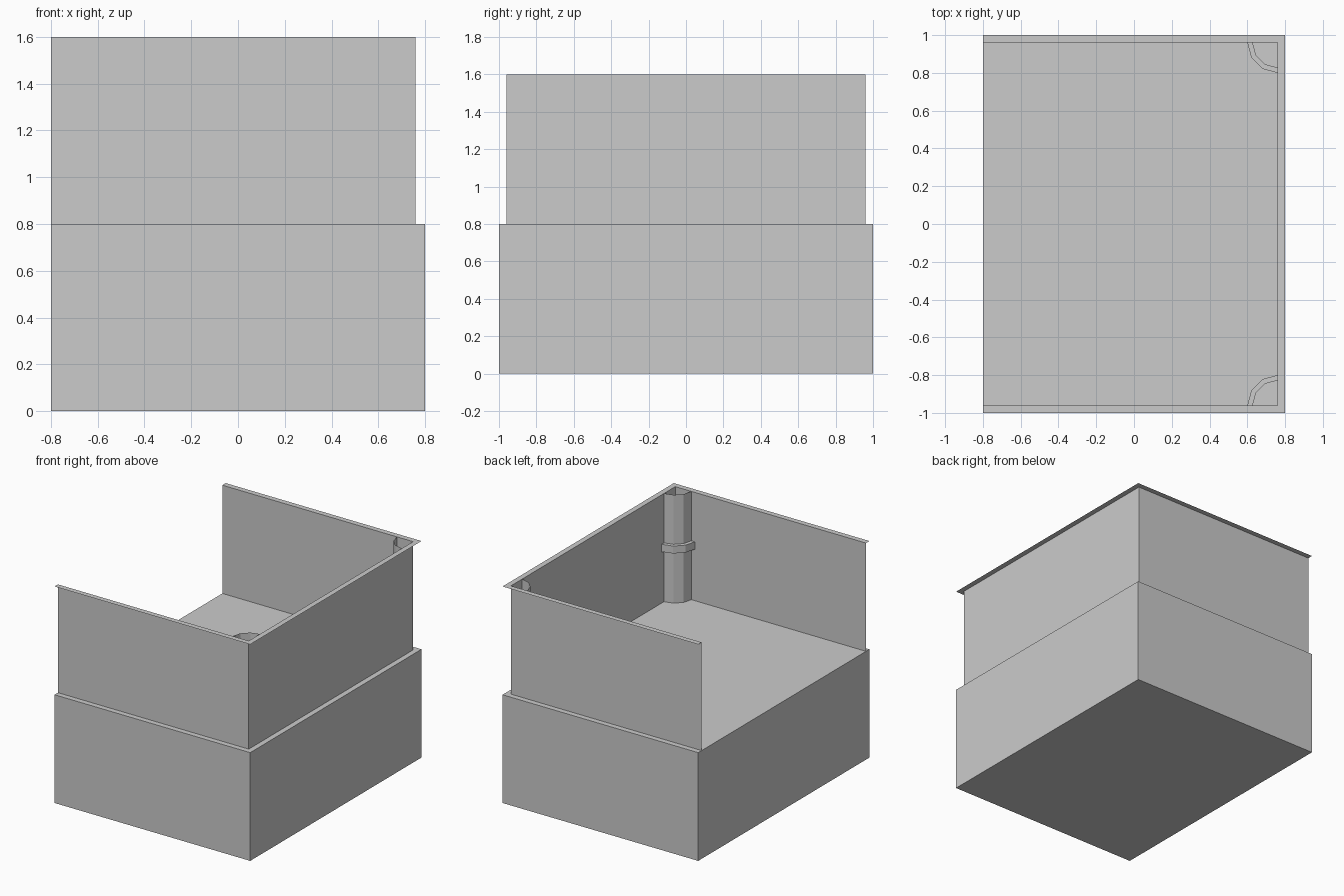
import bpy, bmesh
from math import sin, cos, pi

if "Cube" in bpy.data.objects:
    bpy.data.objects.remove(bpy.data.objects["Cube"])


def make_object(name, bm, mirror=False):
    mesh = bpy.data.meshes.new(name)
    bm.to_mesh(mesh)
    bm.free()
    obj = bpy.data.objects.new(name, mesh)
    bpy.context.collection.objects.link(obj)
    if mirror:
        mod = obj.modifiers.new("mirror_y", 'MIRROR')
        mod.use_axis = (False, True, False)
        mod.use_mirror_merge = False
    return obj


def strips(name, rows, mirror=False):
    """Skin quads between successive rows of points."""
    bm = bmesh.new()
    grid = [[bm.verts.new(p) for p in row] for row in rows]
    for a, b in zip(grid, grid[1:]):
        for i in range(len(a) - 1):
            bm.faces.new((a[i], a[i + 1], b[i + 1], b[i]))
    return make_object(name, bm, mirror)


def u_path(inset, z):
    """Three-sided wall line, open on the left side."""
    x, y = 0.8 - inset, 1 - inset
    return [(-0.8, -y, z), (x, -y, z), (x, y, z), (-0.8, y, z)]


def corner_arc(r, z):
    """Quarter of a 12-sided circle around the inner wall corner."""
    return [(0.76 - r * cos(i * pi / 6), 0.96 - r * sin(i * pi / 6), z)
            for i in range(4)]


# Solid base block
bm = bmesh.new()
bmesh.ops.create_cube(bm, size=1)
bmesh.ops.scale(bm, vec=(1.6, 2, 0.8), verts=bm.verts)
bmesh.ops.translate(bm, vec=(0, 0, 0.4), verts=bm.verts)
make_object("base_block", bm)

# Thin upper walls with an outward rim at the top
strips("parapet_walls", [u_path(0.04, 0.8), u_path(0.04, 1.6), u_path(0, 1.6)])

# Open quarter-round pipes in both corners, each with a collar
PIPE, COLLAR = 0.132, 0.16
strips("corner_pipe", [corner_arc(PIPE, 1.6), corner_arc(PIPE, 0.8)], True)
strips("pipe_collar", [corner_arc(PIPE, 1.235), corner_arc(COLLAR, 1.235),
                       corner_arc(COLLAR, 1.18), corner_arc(PIPE, 1.18)], True)
